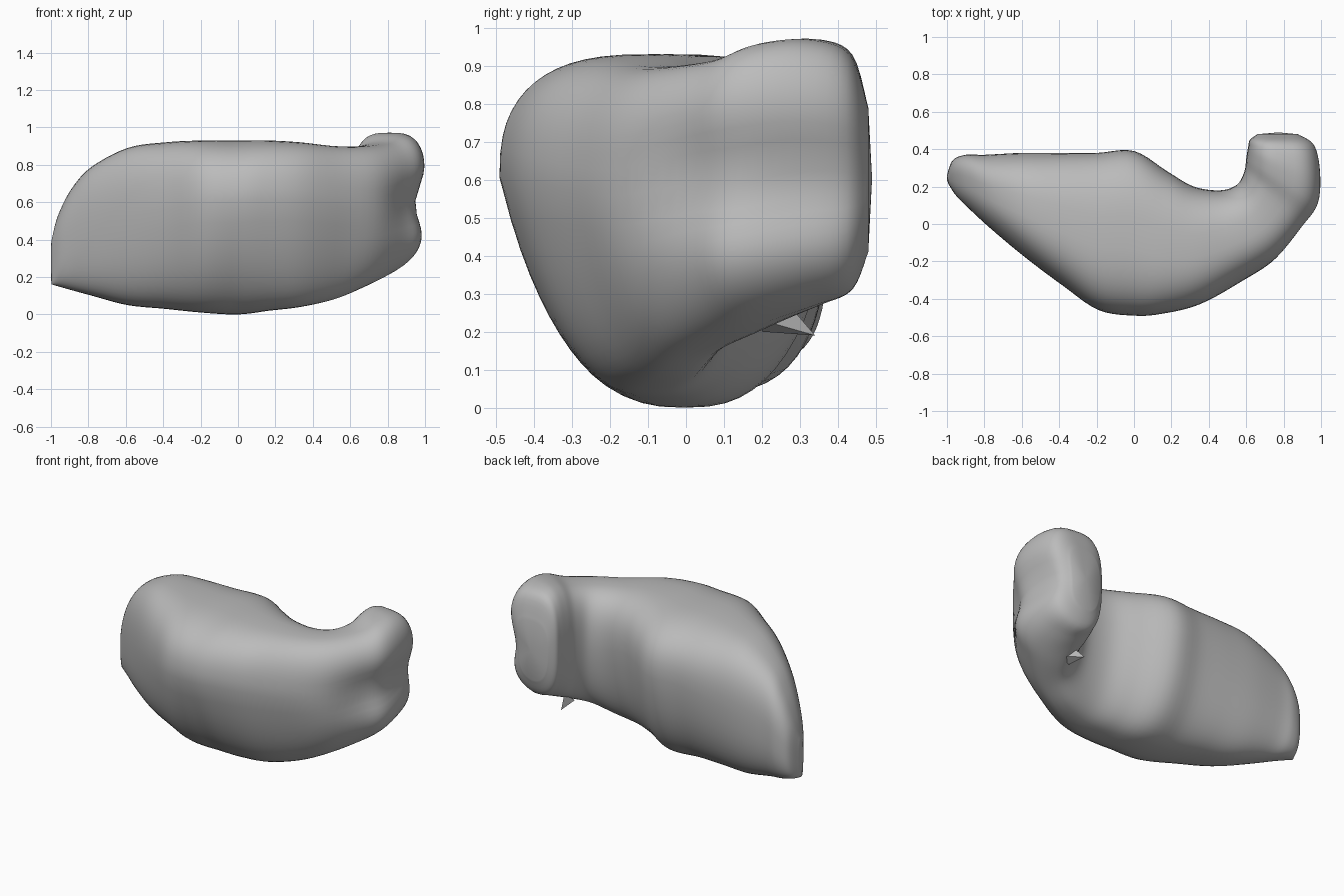
import bpy, bmesh, math
from mathutils import Vector

default_cube = bpy.data.objects.get("Cube")
if default_cube:
    bpy.data.objects.remove(default_cube, do_unlink=True)

RING = 56   # points around each cross-section
STEPS = 5   # interpolated rings between two stations

# One plain grey for everything
grey = bpy.data.materials.new("plain_grey")
grey.use_nodes = True
colour = (0.5, 0.5, 0.5, 1)
grey.diffuse_color = colour
shader = grey.node_tree.nodes["Principled BSDF"]
shader.inputs["Base Color"].default_value = colour
shader.inputs["Roughness"].default_value = 0.7

# Stations along the curved body:
# inner x, inner y, outer x, outer y, bottom, top, widest height, knob shape
stations = [
    (-1, .26, -.99, .21, .16, .4, .5, 0),
    (-.97, .34, -.95, .15, .15, .53, .5, 0),
    (-.9, .37, -.88, .08, .13, .67, .5, 0),
    (-.8, .37, -.76, -.03, .1, .79, .52, 0),
    (-.6, .38, -.58, -.18, .05, .89, .56, 0),
    (-.4, .38, -.38, -.33, .03, .92, .6, 0),
    (-.2, .38, -.19, -.46, .01, .93, .64, 0),
    (0, .39, 0, -.49, 0, .93, .65, 0),
    (.18, .28, .15, -.48, .02, .93, .65, 0),
    (.32, .2, .35, -.43, .04, .92, .64, 0),
    (.46, .18, .57, -.31, .08, .9, .6, 0),
    (.55, .21, .77, -.19, .14, .9, .55, .2),
    (.59, .28, .92, -.02, .19, .92, .55, .7),
    (.6, .35, 1, .1, .23, .96, .5, 1),
    (.61, .41, 1.01, .27, .27, .97, .5, 1),
    (.62, .45, .98, .42, .31, .93, .5, .8),
    (.66, .48, .9, .48, .41, .79, .5, .5),
]


def blend(a, b, c, d, t):
    """Smooth curve through b and c, guided by neighbours a and d."""
    return b + 0.5 * t * (c - a + t * (2 * a - 5 * b + 4 * c - d + t * (3 * (b - c) + d - a)))


def smooth_stations(rows):
    last = len(rows) - 1
    result = []
    for i in range(last):
        near = [rows[max(0, min(last, i + k))] for k in (-1, 0, 1, 2)]
        for step in range(STEPS):
            result.append([blend(*values, step / STEPS) for values in zip(*near)])
    result.append(rows[-1])
    return result


def section(row):
    """Egg-shaped upright ring, tapered below; the knob is hollow on its outer side."""
    ax, ay, bx, by, low, high, widest, knob = row
    inner, outer = Vector((ax, ay, 0)), Vector((bx, by, 0))
    middle, half = (inner + outer) / 2, (outer - inner) / 2
    belt = low + (high - low) * widest
    slim = 1 - max(knob, -ax, 0)
    points = []
    for k in range(RING):
        angle = math.tau * k / RING
        c, s = math.cos(angle), math.sin(angle)
        power = (0.74 if s > 0 else 0.76) - 0.1 * knob
        u = math.copysign(abs(c) ** power, c)
        v = math.copysign(abs(s) ** power, s)
        depth = max(-v, 0)
        z = belt + v * (high - belt if v > 0 else belt - low)
        z += 0.06 * knob * max(u, 0) * depth
        u = u * (1 - 0.25 * slim * depth) - 0.1 * slim * depth
        point = middle + half * u
        if u > 0:
            hollow = 0.07 * knob * u * math.exp(-((z - 0.59) / 0.14) ** 2)
            point -= half.normalized() * hollow
        points.append((point.x, point.y, z))
    return points


def finish(bm, name):
    bmesh.ops.recalc_face_normals(bm, faces=bm.faces)
    mesh = bpy.data.meshes.new(name)
    bm.to_mesh(mesh)
    bm.free()
    mesh.materials.append(grey)
    obj = bpy.data.objects.new(name, mesh)
    bpy.context.collection.objects.link(obj)
    bpy.ops.object.select_all(action='DESELECT')
    obj.select_set(True)
    bpy.context.view_layer.objects.active = obj
    bpy.ops.object.shade_smooth_by_angle(angle=math.radians(60))


# Curved body with its upturned knob, lofted as one skin
bm = bmesh.new()
rings = [[bm.verts.new(p) for p in section(row)] for row in smooth_stations(stations)]
for first, second in zip(rings, rings[1:]):
    for k in range(RING):
        n = (k + 1) % RING
        bm.faces.new((first[k], first[n], second[n], second[k]))

# Slightly domed caps close both ends
for ring, bulge in ((rings[0], Vector((-0.005, 0, 0))), (rings[-1], Vector((0, 0.01, 0)))):
    centre = sum((v.co for v in ring), Vector()) / RING + bulge
    tip = bm.verts.new(centre)
    for k in range(RING):
        bm.faces.new((ring[k], ring[(k + 1) % RING], tip))
finish(bm, "curved_body")

# Thin pointed sliver under the bend
bm = bmesh.new()
base = [bm.verts.new(p) for p in ((.66, .2, .2), (.68, .28, .26), (.72, .2, .23))]
point = bm.verts.new((.66, .34, .19))
bm.faces.new(base)
for k in range(3):
    bm.faces.new((base[k], base[(k + 1) % 3], point))
finish(bm, "sliver")
